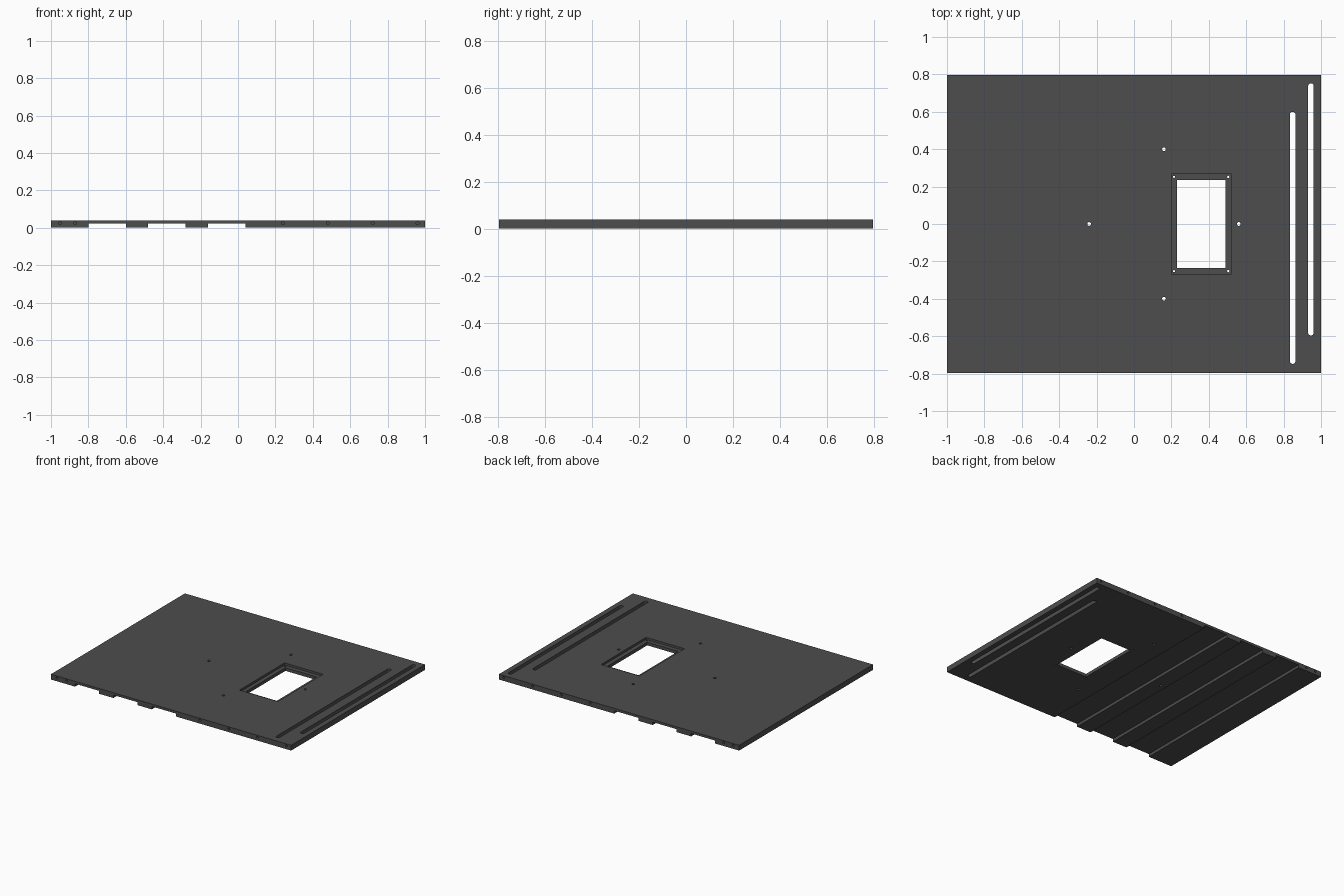
import bpy
from math import pi

if "Cube" in bpy.data.objects:
    bpy.data.objects.remove(bpy.data.objects["Cube"])

HALF_Y, TOP = 0.796, 0.04


def box(name, x0, x1, y0, y1, z0, z1):
    bpy.ops.mesh.primitive_cube_add(size=1, location=((x0 + x1) / 2, (y0 + y1) / 2, (z0 + z1) / 2))
    ob = bpy.context.object
    ob.name = name
    ob.scale = (x1 - x0, y1 - y0, z1 - z0)
    bpy.ops.object.transform_apply(location=True, rotation=False, scale=True)
    return ob


def rod(r, length, loc, rot=(0, 0, 0), sides=24):
    bpy.ops.mesh.primitive_cylinder_add(vertices=sides, radius=r, depth=length, location=loc, rotation=rot)
    return bpy.context.object


def slot(x, y0, y1, r):
    # Stretch a cylinder's two halves apart to make a round-ended slot
    ob = rod(r, 0.2, (x, (y0 + y1) / 2, TOP / 2), (0, 0, pi / 24))
    bpy.ops.object.transform_apply(location=True, rotation=True, scale=True)
    mid, shift = (y0 + y1) / 2, (y1 - y0) / 2 - r
    for v in ob.data.vertices:
        v.co.y += shift if v.co.y > mid else -shift
    return ob


def cut(cutter):
    mod = plate.modifiers.new("cut", 'BOOLEAN')
    mod.operation = 'DIFFERENCE'
    mod.solver = 'EXACT'
    mod.object = cutter
    bpy.context.view_layer.objects.active = plate
    bpy.ops.object.modifier_apply(modifier=mod.name)
    bpy.data.objects.remove(cutter)


# Base plate
plate = box("mounting_plate", -1, 1, -HALF_Y, HALF_Y, 0, TOP)

# Three channels across the underside
for x in (-0.80, -0.48, -0.16):
    cut(box("channel", x, x + 0.2, -1, 1, -0.1, 0.022))

# Window with a recessed ledge
cut(box("ledge", 0.20, 0.52, -0.268, 0.268, 0.024, 0.1))
cut(box("window", 0.23, 0.488, -0.236, 0.236, -0.1, 0.1))

# Screw holes in the ledge corners
for x in (0.214, 0.504):
    for y in (-0.252, 0.252):
        cut(rod(0.006, 0.2, (x, y, TOP / 2), sides=16))

# Four mounting holes on a circle
for x, y in ((0.16, 0.4), (0.16, -0.4), (-0.24, 0), (0.56, 0)):
    cut(rod(0.01, 0.2, (x, y, TOP / 2)))

# Two long cable slots
cut(slot(0.848, -0.748, 0.6, 0.015))
cut(slot(0.946, -0.596, 0.752, 0.015))

# Blind screw holes in the front and back edges
for x in (-0.95, -0.87, 0.24, 0.48, 0.72, 0.96):
    for side in (-1, 1):
        cut(rod(0.008, 0.08, (x, side * HALF_Y, 0.025), (pi / 2, 0, 0), 16))

# Dark grey finish
mat = bpy.data.materials.new("dark_grey")
mat.diffuse_color = (0.075, 0.075, 0.075, 1)
mat.use_nodes = True
mat.node_tree.nodes["Principled BSDF"].inputs["Base Color"].default_value = mat.diffuse_color
plate.data.materials.clear()
plate.data.materials.append(mat)
for p in plate.data.polygons:
    p.material_index = 0
bpy.ops.object.select_all(action='DESELECT')
plate.select_set(True)
bpy.context.view_layer.objects.active = plate
bpy.ops.object.shade_smooth_by_angle(angle=pi / 6)
